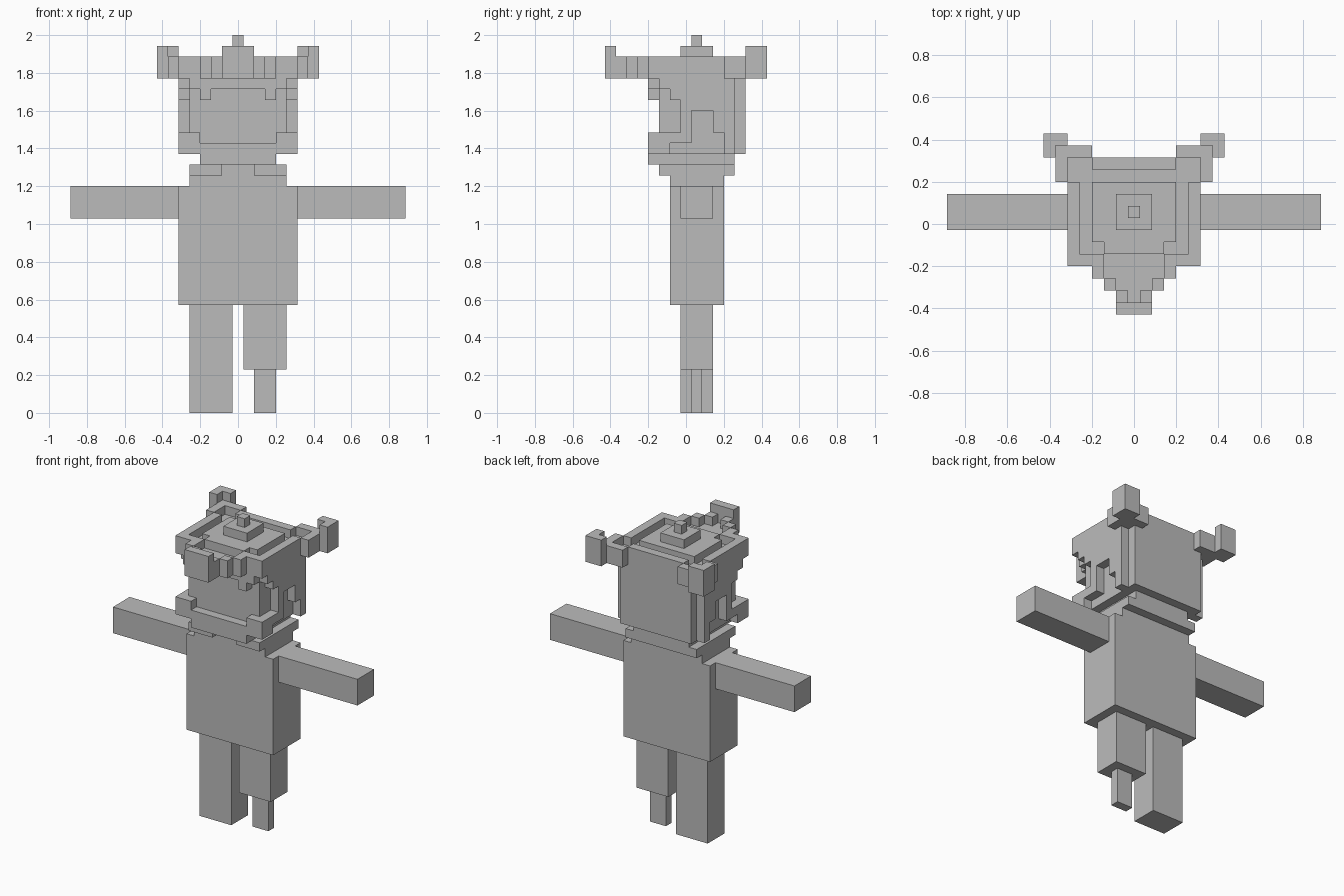
import bpy, bmesh, math
from mathutils import Vector

if "Cube" in bpy.data.objects:
    bpy.data.objects.remove(bpy.data.objects["Cube"])

U = 2 / 35  # edge length of one block

grey = bpy.data.materials.new("plain grey")
grey.diffuse_color = (0.5, 0.5, 0.5, 1)
grey.use_nodes = True
grey.node_tree.nodes["Principled BSDF"].inputs["Base Color"].default_value = grey.diffuse_color

DIRS = [(1, 0, 0), (0, 1, 0), (0, 0, 1)]


def blocks(name, boxes, mirror=False):
    """Fuse block-unit boxes (x0, x1, y0, y1, z0, z1) into one clean shell."""
    cells = set()
    for x0, x1, y0, y1, z0, z1 in boxes:
        for i in range(round(x1 - x0)):
            for j in range(round(y1 - y0)):
                for k in range(round(z1 - z0)):
                    c = (x0 + i + .5, y0 + j + .5, z0 + k + .5)
                    cells.add(c)
                    if mirror:
                        cells.add((-c[0], c[1], c[2]))
    bm = bmesh.new()
    for c in cells:
        for a in range(3):
            for s in (1, -1):
                n = Vector(DIRS[a]) * s
                if tuple(Vector(c) + n) in cells:
                    continue
                u = Vector(DIRS[(a + 1) % 3]) / 2
                v = Vector(DIRS[(a + 2) % 3]) / 2 * s
                m = Vector(c) + n / 2
                bm.faces.new([bm.verts.new((m + p) * U)
                              for p in (-u - v, u - v, u + v, v - u)])
    bmesh.ops.remove_doubles(bm, verts=bm.verts, dist=1e-4)
    bmesh.ops.dissolve_limit(bm, angle_limit=math.radians(1),
                             verts=bm.verts, edges=bm.edges)
    me = bpy.data.meshes.new(name)
    bm.to_mesh(me)
    bm.free()
    me.materials.append(grey)
    bpy.context.collection.objects.link(bpy.data.objects.new(name, me))


# Legs: one whole, one ending in a peg
blocks("left_leg", [(-4.5, -.5, -.5, 2.5, 0, 10)])
blocks("right_leg", [(.5, 4.5, -.5, 2.5, 4, 10)])
blocks("peg", [(1.5, 3.5, .5, 1.5, 0, 4)])

# Torso and outstretched arms
blocks("torso", [(-5.5, 5.5, -1.5, 3.5, 10, 21), (-4.5, 4.5, -1.5, 3.5, 21, 22)])
blocks("left_arm", [(-15.5, -5.5, -.5, 2.5, 18, 21)])
blocks("right_arm", [(5.5, 15.5, -.5, 2.5, 18, 21)])

# Collar, open at the front, and neck
blocks("collar", [(-4.5, 4.5, -1.5, 4.5, 22, 23), (1.5, 4.5, -2.5, -1.5, 22, 23)], True)
blocks("neck", [(-3.5, 3.5, -3.5, 4.5, 23, 24)])

# Head core
blocks("head", [(-4.5, 4.5, -2.5, 4.5, 24, 31)])

# Hair: back, sides with ear gaps, sideburns and fringe
blocks("hair", [
    (-4.5, 4.5, 4.5, 5.5, 24, 31),
    (4.5, 5.5, -2.5, 4.5, 30, 31),
    (4.5, 5.5, -1.5, 4.5, 29, 30),
    (4.5, 5.5, -.5, 4.5, 28, 29),
    (4.5, 5.5, -.5, .5, 25, 28),
    (4.5, 5.5, 2.5, 4.5, 26, 28),
    (4.5, 5.5, 3.5, 4.5, 24, 26),
    (-4.5, 4.5, -3.5, -2.5, 30, 31),
    (2.5, 3.5, -3.5, -2.5, 29, 30),
], True)

# Beard along the jaw
blocks("beard", [
    (-5.5, 5.5, -3.5, -2.5, 24, 25),
    (3.5, 5.5, -3.5, -2.5, 25, 26),
    (4.5, 5.5, -2.5, -1.5, 24, 26),
    (4.5, 5.5, -1.5, -.5, 25, 26),
], True)

# Three-cornered hat: floor, upturned rim, horns at the corners
floor = [(-5.5, 5.5, -3.5, 5.5, 31, 32)]
rim = [(4.5, 5.5, -3.5, 3.5, 31, 33), (2.5, 5.5, -3.5, -2.5, 31, 33),
       (-3.5, 3.5, 4.5, 5.5, 31, 33)]
for half, y in ((3.5, -4.5), (2.5, -5.5), (1.5, -6.5)):  # pointed front
    floor.append((-half, half, y, y + 1, 31, 32))
    rim.append((half - 1, half, y, y + 1, 31, 33))
horns = [(-1.5, 1.5, -7.5, -6.5, 31, 34),
         (5.5, 6.5, 3.5, 6.5, 31, 33), (3.5, 6.5, 5.5, 6.5, 31, 33),
         (6.5, 7.5, 5.5, 7.5, 31, 34), (5.5, 7.5, 6.5, 7.5, 31, 34)]
blocks("hat_brim", floor + rim + horns, True)

# Hat crown with stepped top
blocks("hat_crown", [
    (-3.5, 3.5, -1.5, 3.5, 32, 33),
    (-2.5, 2.5, -2.5, -1.5, 32, 33),
    (-1.5, 1.5, -.5, 2.5, 33, 34),
    (-.5, .5, .5, 1.5, 34, 35),
])
